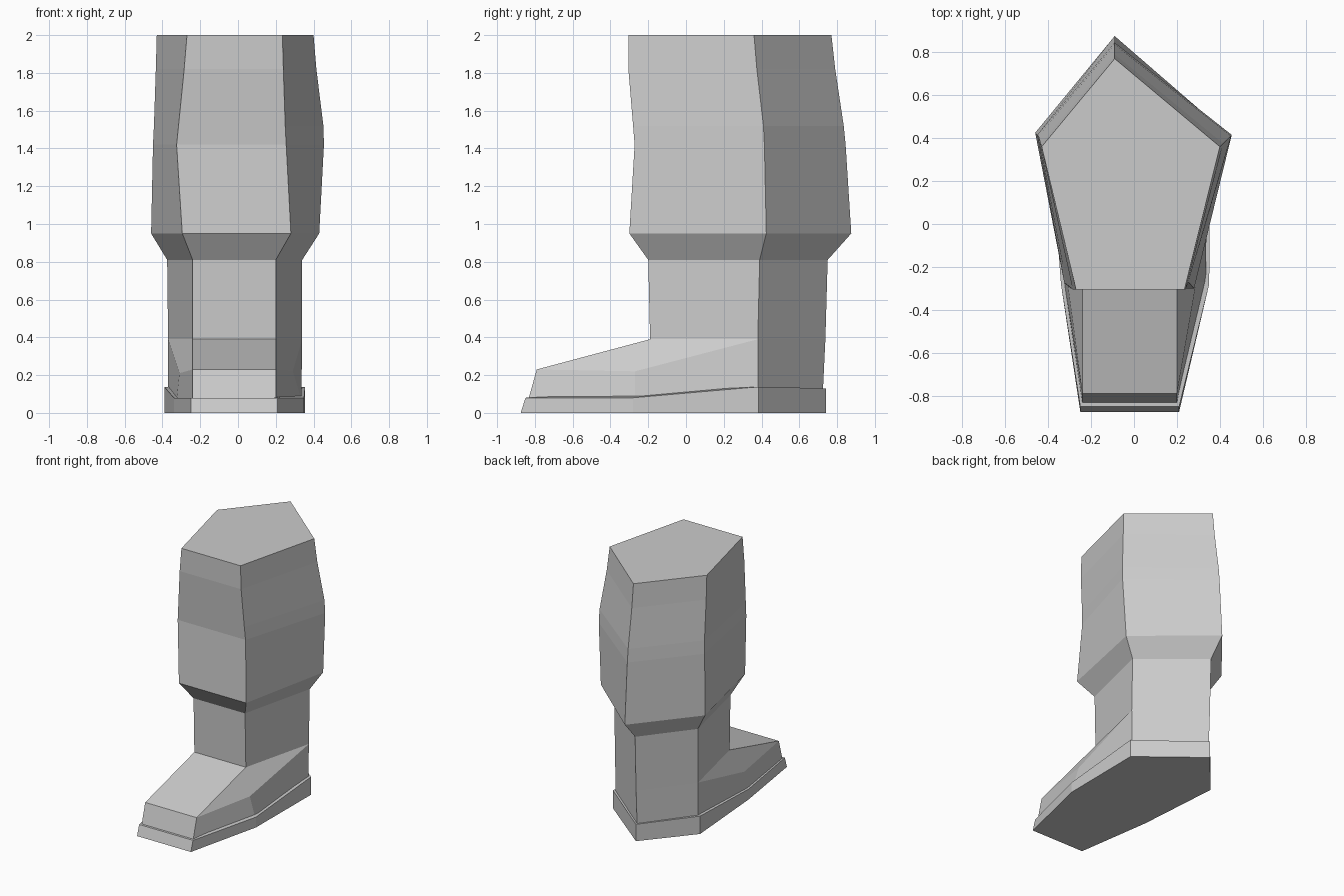
import bpy

cube = bpy.data.objects.get("Cube")
if cube:
    bpy.data.objects.remove(cube, do_unlink=True)

GREY = (0.6, 0.6, 0.6, 1)
mat = bpy.data.materials.new("plain grey")
mat.use_nodes = True
mat.diffuse_color = GREY
mat.node_tree.nodes["Principled BSDF"].inputs["Base Color"].default_value = GREY


def build(name, verts, faces):
    mesh = bpy.data.meshes.new(name)
    mesh.from_pydata(verts, [], faces)
    mesh.materials.append(mat)
    obj = bpy.data.objects.new(name, mesh)
    bpy.context.collection.objects.link(obj)
    return obj


def walls(n, rings):
    """Side quads joining stacked rings of n points, listed bottom to top."""
    return [(r * n + i, r * n + (i + 1) % n, (r + 1) * n + (i + 1) % n, (r + 1) * n + i)
            for r in range(rings - 1) for i in range(n)]


def loft(name, rings):
    n = len(rings[0])
    verts = [p for ring in rings for p in ring]
    last = (len(rings) - 1) * n
    caps = [tuple(reversed(range(n))), tuple(range(last, last + n))]
    return build(name, verts, walls(n, len(rings)) + caps)


def pentagon(z, front_y, front_r, front_l, side_r, side_l, side_y, back_y):
    """Five-sided leg section: two front corners, two side corners, one at the back."""
    return [(front_r, front_y, z), (front_l, front_y, z), (side_l, side_y, z),
            (-0.09, back_y, z), (side_r, side_y, z)]


# Trouser leg: full calf tapering in to the cuff
ankle = pentagon(0.81, -0.20, -0.24, 0.20, -0.375, 0.34, 0.39, 0.75)
loft("trouser_leg", [
    ankle,
    pentagon(0.95, -0.30, -0.295, 0.28, -0.46, 0.43, 0.425, 0.875),
    pentagon(1.42, -0.272, -0.325, 0.255, -0.45, 0.455, 0.415, 0.845),
    pentagon(1.52, -0.28, -0.315, 0.25, -0.445, 0.452, 0.41, 0.835),
    pentagon(1.82, -0.305, -0.285, 0.24, -0.435, 0.415, 0.375, 0.79),
    pentagon(2.00, -0.305, -0.27, 0.235, -0.43, 0.40, 0.36, 0.77),
])

# Boot shaft
loft("boot_shaft", [pentagon(0.39, -0.19, -0.24, 0.20, -0.37, 0.34, 0.38, 0.738), ankle])

# Boot foot: seven-sided, with a sloping instep and side panels
foot_low = [(-0.24, -0.835, 0.07), (0.20, -0.835, 0.07), (0.335, -0.27, 0.07),
            (0.335, 0.38, 0.13), (-0.09, 0.725, 0.12), (-0.37, 0.38, 0.13), (-0.325, -0.27, 0.07)]
foot_high = [(-0.24, -0.79, 0.23), (0.20, -0.79, 0.23), (0.29, -0.27, 0.22),
             (0.34, 0.38, 0.39), (-0.09, 0.738, 0.39), (-0.37, 0.38, 0.39), (-0.31, -0.27, 0.21)]
instep = [(-0.24, -0.19, 0.39), (0.20, -0.19, 0.39)]
build("boot_foot", foot_low + foot_high + instep,
      walls(7, 2) + [(7, 8, 15, 14), (8, 9, 10, 15), (13, 7, 14, 12),
                     (14, 15, 10, 11, 12), tuple(reversed(range(7)))])

# Sole: a rim slightly wider than the foot, rising toward the heel
sole_low = [(-0.25, -0.875, 0), (0.21, -0.875, 0), (0.35, -0.28, 0),
            (0.355, 0.385, 0), (-0.09, 0.74, 0), (-0.39, 0.385, 0), (-0.34, -0.28, 0)]
rise = [0.08, 0.08, 0.08, 0.138, 0.13, 0.138, 0.08]
sole_high = [(x, y + (0.025 if i < 2 else 0), h)
             for i, ((x, y, _), h) in enumerate(zip(sole_low, rise))]
loft("boot_sole", [sole_low, sole_high])
